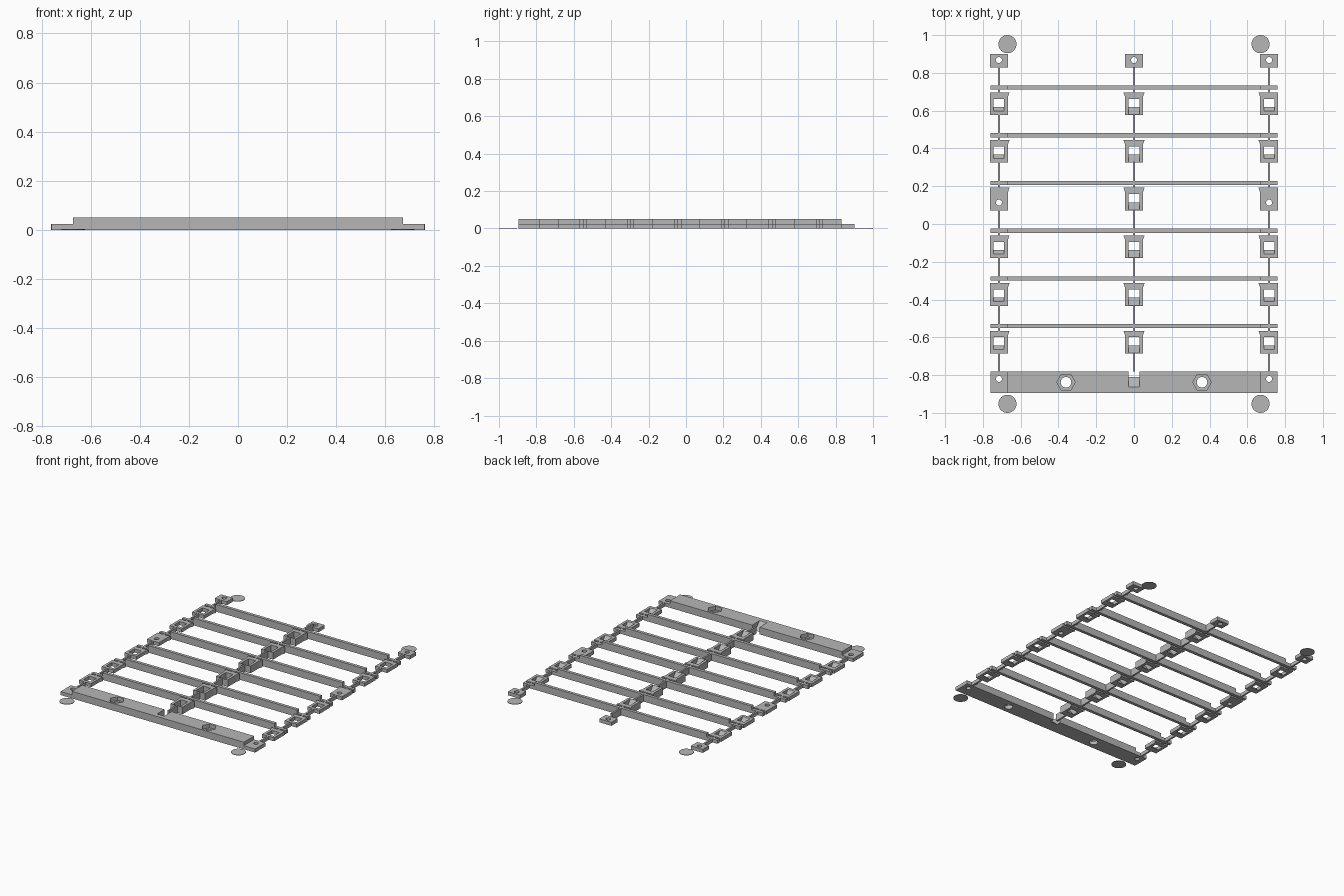
import bpy, bmesh
from math import cos, sin, pi
from mathutils import Vector

cube = bpy.data.objects.get("Cube")
if cube:
    bpy.data.objects.remove(cube, do_unlink=True)

GREY = (0.47, 0.47, 0.47, 1)
grey = bpy.data.materials.new("plain grey")
grey.use_nodes = True
grey.diffuse_color = GREY
grey.node_tree.nodes["Principled BSDF"].inputs["Base Color"].default_value = GREY

HIGH, LOW = 0.05, 0.025      # heights of the middle and the outer edges
SIDE, PITCH = 0.715, 0.2525  # rail position and row spacing
ROWS = 6
EPS = 0.01


def extrude(name, points, direction):
    """Solid made by sweeping a flat outline along a direction."""
    bm = bmesh.new()
    face = bm.faces.new([bm.verts.new(p) for p in points])
    swept = bmesh.ops.extrude_face_region(bm, geom=[face])
    moved = [v for v in swept["geom"] if isinstance(v, bmesh.types.BMVert)]
    bmesh.ops.translate(bm, verts=moved, vec=Vector(direction))
    bmesh.ops.recalc_face_normals(bm, faces=bm.faces)
    mesh = bpy.data.meshes.new(name)
    bm.to_mesh(mesh)
    bm.free()
    mesh.materials.append(grey)
    obj = bpy.data.objects.new(name, mesh)
    bpy.context.collection.objects.link(obj)
    return obj


def plan(name, outline, z0, z1):
    return extrude(name, [(x, y, z0) for x, y in outline], (0, 0, z1 - z0))


def box(name, x0, x1, y0, y1, z0, z1):
    return plan(name, [(x0, y0), (x1, y0), (x1, y1), (x0, y1)], z0, z1)


def disc(name, x, y, r, z0, z1, sides=32):
    ring = [2 * pi * i / sides for i in range(sides)]
    return plan(name, [(x + r * cos(a), y + r * sin(a)) for a in ring], z0, z1)


def stepped_bar(name, y0, y1):
    """Cross bar that is tall between the rails and low at both ends."""
    half = [(0.76, 0), (0.76, LOW), (0.672, LOW), (0.672, HIGH)]
    outline = half + [(-x, z) for x, z in reversed(half)]
    return extrude(name, [(x, y0, z) for x, z in outline], (0, y1 - y0, 0))


def ramp_cutter(x, y_top, y_foot, y_back, h):
    """Open window whose front wall slopes down to the ground."""
    over = (y_foot - y_top) * EPS / h
    profile = [(y_top - over, h + EPS), (y_foot + over, -EPS),
               (y_back, -EPS), (y_back, h + EPS)]
    return extrude("window_cutter", [(x - 0.028, y, z) for y, z in profile],
                   (0.056, 0, 0))


def hole_cutter(x, y, r=0.016):
    return disc("hole_cutter", x, y, r, -EPS, HIGH + EPS, 24)


def cut(obj, *cutters):
    bpy.context.view_layer.objects.active = obj
    for cutter in cutters:
        cutter.hide_render = True
        mod = obj.modifiers.new("cut", 'BOOLEAN')
        mod.operation = 'DIFFERENCE'
        mod.solver = 'EXACT'
        mod.object = cutter
        bpy.ops.object.modifier_apply(modifier=mod.name)
        bpy.data.objects.remove(cutter, do_unlink=True)


def block(name, x, y, h, flare_left, flare_right):
    """Clip block, slightly flared at its back edge."""
    w = 0.047
    return plan(name, [(x - w, y), (x + w, y), (x + w, y + 0.095),
                       (x + w + flare_right, y + 0.12),
                       (x - w - flare_left, y + 0.12),
                       (x - w, y + 0.095)], 0, h)


# Front beam with sunken hexagons, screw holes and a ramped notch
beam = stepped_bar("front_beam", -0.895, -0.78)
for s in (-1, 1):
    cut(beam,
        disc("hexagon_cutter", s * 0.36, -0.838, 0.049, LOW, HIGH + EPS, 6),
        hole_cutter(s * 0.36, -0.838, 0.028),
        hole_cutter(s * SIDE, -0.82))
cut(beam, ramp_cutter(0, -0.863, -0.81, -0.77, HIGH))

# Cross bars
for i in range(ROWS):
    y = 0.722 - i * PITCH
    stepped_bar("cross_bar", y - 0.011, y + 0.011)

# Three rails of blocks, tied together by thin spines
for s, rail in ((-1, "right"), (0, "middle"), (1, "left")):
    x = s * SIDE
    h = LOW if s else HIGH
    for i in range(ROWS):
        y = 0.577 - i * PITCH
        clip = block(rail + "_block", x, y, h,
                     0 if s < 0 else 0.009, 0 if s > 0 else 0.009)
        if s and i == 2:
            cut(clip, hole_cutter(x, y + 0.041))
        else:
            top = y + 0.022 if s else y + 0.002
            cut(clip, ramp_cutter(x, top, y + 0.043, y + 0.086, h))
    for i in range(ROWS + 1):
        back = 0.832 - i * PITCH
        front = max(back - 0.137, -0.78)
        box(rail + "_spine", x - 0.006, x + 0.006, front, back, 0, h - 0.0005)
    # Back tab with a screw hole
    tab = box(rail + "_back_tab", x - 0.047, x + 0.047, 0.829, 0.9, 0, LOW)
    cut(tab, hole_cutter(x, 0.868))

# Thin round pads at the corners
for x in (-0.67, 0.67):
    for y in (-0.952, 0.952):
        disc("corner_pad", x, y, 0.048, 0, 0.003)
